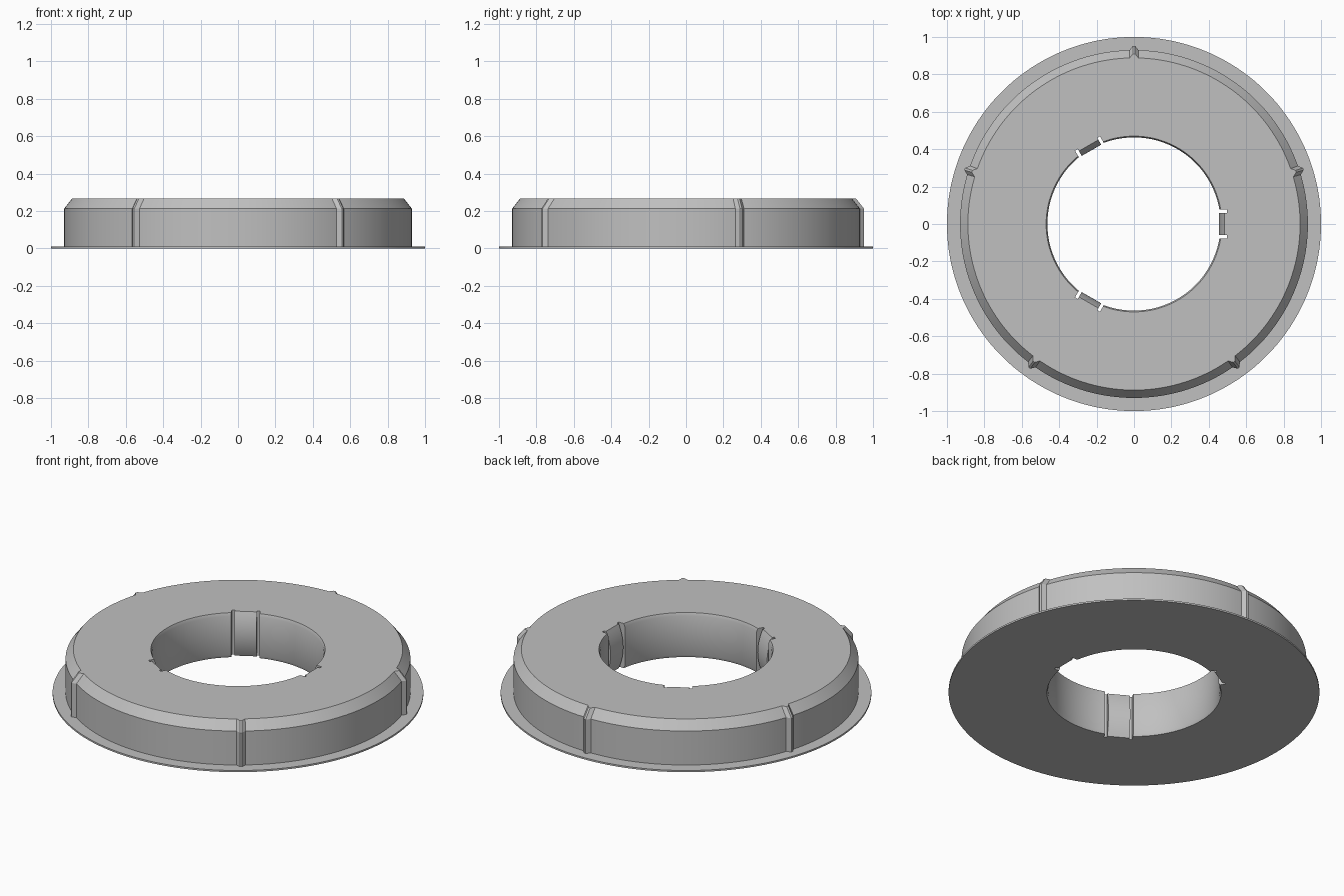
import bpy, bmesh, math
from mathutils import Matrix

if "Cube" in bpy.data.objects:
    bpy.data.objects.remove(bpy.data.objects["Cube"])

grey = bpy.data.materials.new("grey plastic")
grey.diffuse_color = (0.53, 0.53, 0.53, 1)
grey.use_nodes = True
grey.node_tree.nodes["Principled BSDF"].inputs["Base Color"].default_value = grey.diffuse_color


def make_object(name, bm):
    bmesh.ops.remove_doubles(bm, verts=bm.verts, dist=1e-5)
    bmesh.ops.recalc_face_normals(bm, faces=bm.faces)
    mesh = bpy.data.meshes.new(name)
    bm.to_mesh(mesh)
    bm.free()
    mesh.materials.append(grey)
    obj = bpy.data.objects.new(name, mesh)
    bpy.context.collection.objects.link(obj)
    return obj


def select(obj):
    bpy.ops.object.select_all(action='DESELECT')
    obj.select_set(True)
    bpy.context.view_layer.objects.active = obj


# Ring cross-section: (radius, height, follows the outer ridges)
PROFILE = [(0.47, 0, 0), (1.0, 0, 0), (1.0, 0.01, 0), (0.93, 0.01, 1),
           (0.93, 0.212, 1), (0.888, 0.265, 1), (0.47, 0.265, 0),
           (0.463, 0.248, 0), (0.463, 0.017, 0)]
RIDGES = [18 + 72 * i for i in range(5)]
RIDGE_SHAPE = [(-1.5, 0), (-0.35, 0.022), (0.35, 0.022), (1.5, 0)]

# Angles around the ring, with extra columns at each ridge
columns = {r + a: bump for r in RIDGES for a, bump in RIDGE_SHAPE}
for a in range(0, 360, 2):
    if all(abs(a - r) > 1.9 for r in RIDGES):
        columns[a] = 0

# Ring body with brim, chamfers and ridges
bm = bmesh.new()
loops = []
for angle in sorted(columns):
    c, s = math.cos(math.radians(angle)), math.sin(math.radians(angle))
    loops.append([bm.verts.new(((r + columns[angle] * k) * c, (r + columns[angle] * k) * s, z))
                  for r, z, k in PROFILE])
n = len(PROFILE)
for i, loop in enumerate(loops):
    nxt = loops[(i + 1) % len(loops)]
    for j in range(n):
        bm.faces.new((loop[j], nxt[j], nxt[(j + 1) % n], loop[(j + 1) % n]))
ring = make_object("ring_body", bm)

# Pockets in the hole wall that leave slots beside each clip
bm = bmesh.new()
for k in range(3):
    place = (Matrix.Rotation(math.radians(120 * k), 4, 'Z')
             @ Matrix.Translation((0.448, 0, 0.13)) @ Matrix.Diagonal((0.098, 0.154, 0.6, 1)))
    bmesh.ops.create_cube(bm, size=1, matrix=place)
cutter = make_object("pocket_cutter", bm)
cutter.hide_render = True
mod = ring.modifiers.new("pockets", 'BOOLEAN')
mod.operation, mod.solver, mod.object = 'DIFFERENCE', 'EXACT', cutter
select(ring)
bpy.ops.object.modifier_apply(modifier=mod.name)
bpy.data.objects.remove(cutter)
bpy.ops.object.shade_smooth_by_angle(angle=math.radians(25))

# Bowed clips that bulge into the hole
STEPS = 16
for k in range(3):
    bm = bmesh.new()
    outline = [(0.500, 0.265), (0.500, 0)]
    for i in range(STEPS + 1):
        t = i / STEPS
        outline.append((0.455 + 0.03 * (2 * t - 1) ** 2, 0.265 * t))
    face = bm.faces.new([bm.verts.new((x, -0.06, z)) for x, z in outline])
    out = bmesh.ops.extrude_face_region(bm, geom=[face])
    moved = [v for v in out["geom"] if isinstance(v, bmesh.types.BMVert)]
    bmesh.ops.translate(bm, verts=moved, vec=(0, 0.12, 0))
    bmesh.ops.rotate(bm, verts=bm.verts, matrix=Matrix.Rotation(math.radians(120 * k), 3, 'Z'))
    clip = make_object(f"clip_{k + 1}", bm)
    select(clip)
    bpy.ops.object.shade_smooth_by_angle(angle=math.radians(25))
